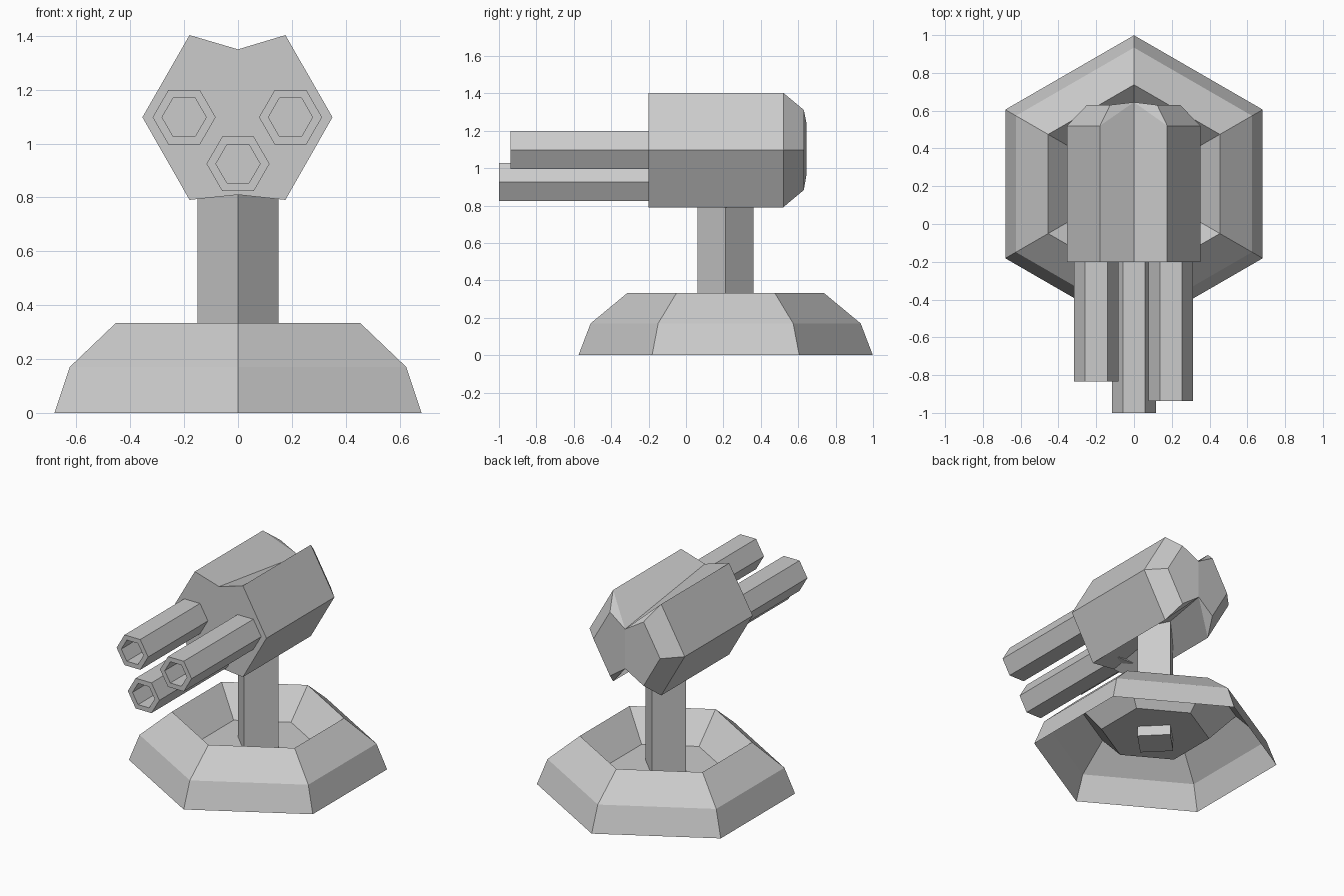
import bpy, bmesh
from math import sin, cos, radians
from mathutils import Vector

cube = bpy.data.objects.get("Cube")
if cube:
    bpy.data.objects.remove(cube, do_unlink=True)

grey = bpy.data.materials.new("plain grey")
grey.use_nodes = True
tone = (0.6, 0.6, 0.6, 1)
grey.diffuse_color = tone
grey.node_tree.nodes["Principled BSDF"].inputs["Base Color"].default_value = tone

AXIS_Y = 0.212


def finish(name, bm):
    """Turn a bmesh into a flat shaded grey object."""
    bmesh.ops.recalc_face_normals(bm, faces=bm.faces)
    mesh = bpy.data.meshes.new(name)
    bm.to_mesh(mesh)
    bm.free()
    mesh.materials.append(grey)
    obj = bpy.data.objects.new(name, mesh)
    bpy.context.collection.objects.link(obj)
    return obj


def bridge(bm, a, b):
    for i in range(len(a)):
        j = (i + 1) % len(a)
        bm.faces.new((a[i], a[j], b[j], b[i]))


def loft(name, profile, sides, start, place, cap_first=True):
    """Join polygon rings of (radius, position) and cap the ends."""
    bm = bmesh.new()
    rings = []
    for r, h in profile:
        angles = [radians(start + 360 * i / sides) for i in range(sides)]
        rings.append([bm.verts.new(place(r * cos(a), r * sin(a), h)) for a in angles])
    for a, b in zip(rings, rings[1:]):
        bridge(bm, a, b)
    if cap_first:
        bm.faces.new(rings[0])
    bm.faces.new(rings[-1])
    return finish(name, bm)


def upright(x, y, h):
    return Vector((x, y + AXIS_Y, h))


# Hexagonal dish base: a thin shell, open underneath
loft("base", [(0.787, 0), (0.722, 0.17), (0.525, 0.333), (0.35, 0.15)],
     6, 30, upright, cap_first=False)

# Square post, turned corner forward
loft("post", [(0.15, 0.08), (0.15, 1.0)], 4, 0, upright)

# Head: grooved hexagonal body with a tapered back
bm = bmesh.new()
MID = 1.098
SHIFT = -0.002
half = [(0.178, 0.305), (0.353, 0), (0.178, -0.307)]
outline = half + [(-x, z) for x, z in reversed(half)]


def head_ring(y, scale):
    return [bm.verts.new((SHIFT + x * scale, y, MID + z * scale)) for x, z in outline]


front, rear, tail = head_ring(-0.2, 1), head_ring(0.52, 1), head_ring(0.63, 0.7)
top_front, top_back = bm.verts.new((0, -0.2, 1.35)), bm.verts.new((0, 0.645, 1.235))
low_front, low_back = bm.verts.new((0, -0.2, 0.81)), bm.verts.new((0, 0.645, 0.97))
for i in (0, 1, 3, 4):
    for a, b in ((front, rear), (rear, tail)):
        bm.faces.new((a[i], a[i + 1], b[i + 1], b[i]))
for i, f, b in ((0, top_front, top_back), (5, top_front, top_back),
                (2, low_front, low_back), (3, low_front, low_back)):
    bm.faces.new((front[i], rear[i], b, f))
    bm.faces.new((rear[i], tail[i], b))
bm.faces.new([top_front] + front[:3] + [low_front] + front[3:])
bm.faces.new([top_back] + tail[:3] + [low_back])
bm.faces.new([low_back] + tail[3:] + [top_back])
finish("head", bm)

# Three hollow hexagonal barrels of differing length, seated in the head
for name, x, z, tip in (("right_barrel", -0.2, 1.098, -0.833),
                        ("left_barrel", 0.195, 1.098, -0.937),
                        ("lower_barrel", 0, 0.925, -1.0)):
    loft(name, [(0.117, -0.08), (0.117, tip), (0.082, tip), (0.082, -0.21)], 6, 0,
         lambda u, v, h: Vector((x + u, h, z + v)))
